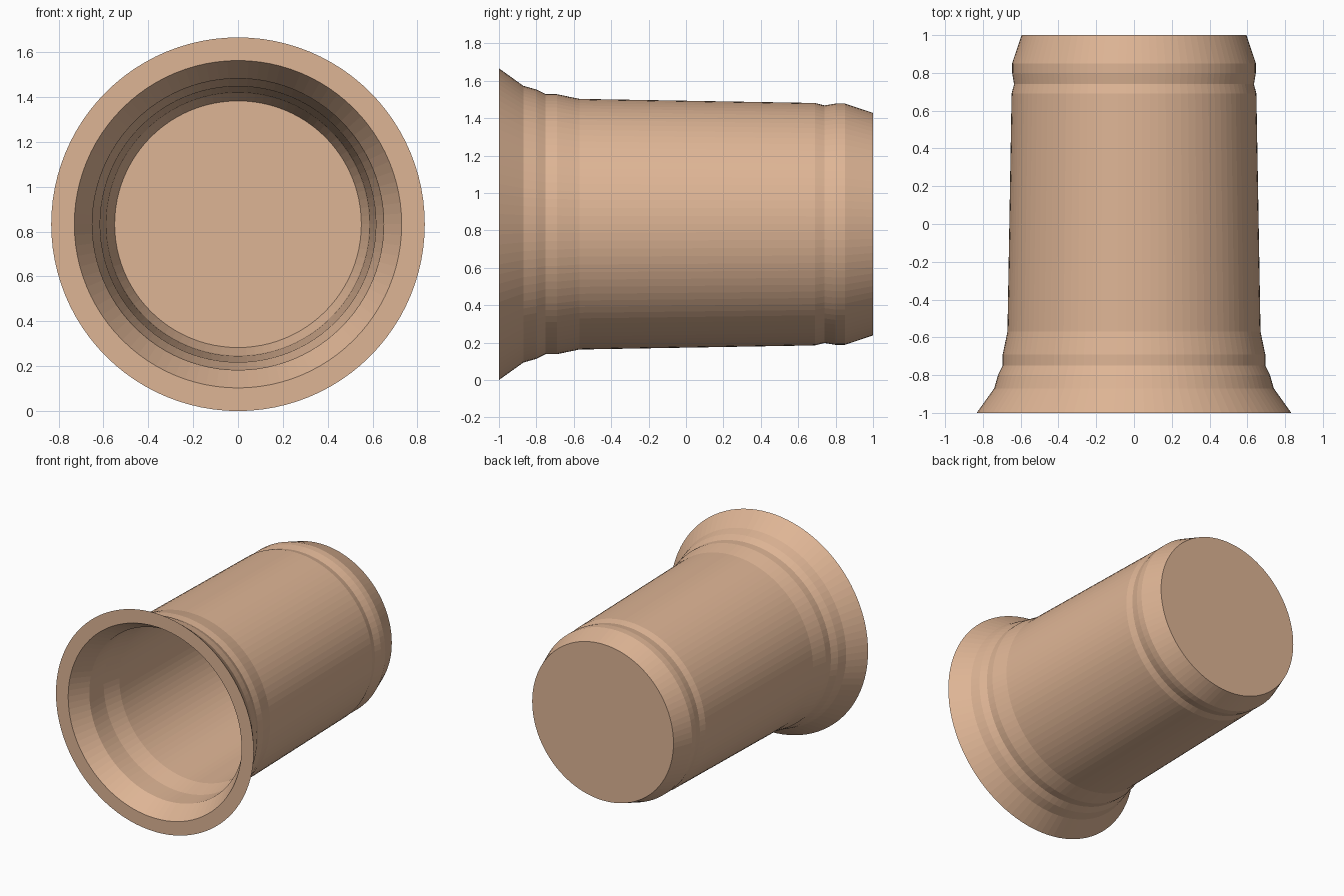
import bpy
import bmesh
import math
from mathutils import Vector

cube = bpy.data.objects.get("Cube")
if cube:
    bpy.data.objects.remove(cube, do_unlink=True)

SIDES = 96
AXIS_HEIGHT = 0.833

# (radius, y) from the centre of the closed back, along the outside to the mouth
outer = [(0, 1), (0.595, 1), (0.645, 0.85), (0.645, 0.80), (0.635, 0.74),
         (0.648, 0.69), (0.67, -0.57), (0.695, -0.69), (0.695, -0.75),
         (0.72, -0.80), (0.74, -0.87), (0.833, -1)]
# From the mouth, along the inside to the centre of the floor
inner = [(0.73, -1), (0.65, -0.86), (0.648, -0.69), (0.615, -0.55),
         (0.588, 0.69), (0.585, 0.85), (0.55, 0.95), (0, 0.95)]


def lathe(name, profile):
    """Revolve a radius/y profile around the y axis."""
    bm = bmesh.new()
    verts = [bm.verts.new((r, y, 0)) for r, y in profile]
    edges = [bm.edges.new(pair) for pair in zip(verts, verts[1:])]
    bmesh.ops.spin(bm, geom=verts + edges, cent=Vector((0, 0, 0)),
                   axis=Vector((0, 1, 0)), angle=math.tau, steps=SIDES)
    bmesh.ops.remove_doubles(bm, verts=bm.verts[:], dist=0.0005)
    bmesh.ops.recalc_face_normals(bm, faces=bm.faces[:])
    mesh = bpy.data.meshes.new(name)
    bm.to_mesh(mesh)
    bm.free()
    obj = bpy.data.objects.new(name, mesh)
    bpy.context.collection.objects.link(obj)
    return obj


# Hollow flared cup lying on its side, mouth to the front
cup = lathe("flared_cup", outer + inner)
cup.location.z = AXIS_HEIGHT

# Tan finish
tan = bpy.data.materials.new("tan")
tan.use_nodes = True
colour = (0.73, 0.46, 0.30, 1)
tan.diffuse_color = colour
tan.node_tree.nodes["Principled BSDF"].inputs["Base Color"].default_value = colour
cup.data.materials.append(tan)
